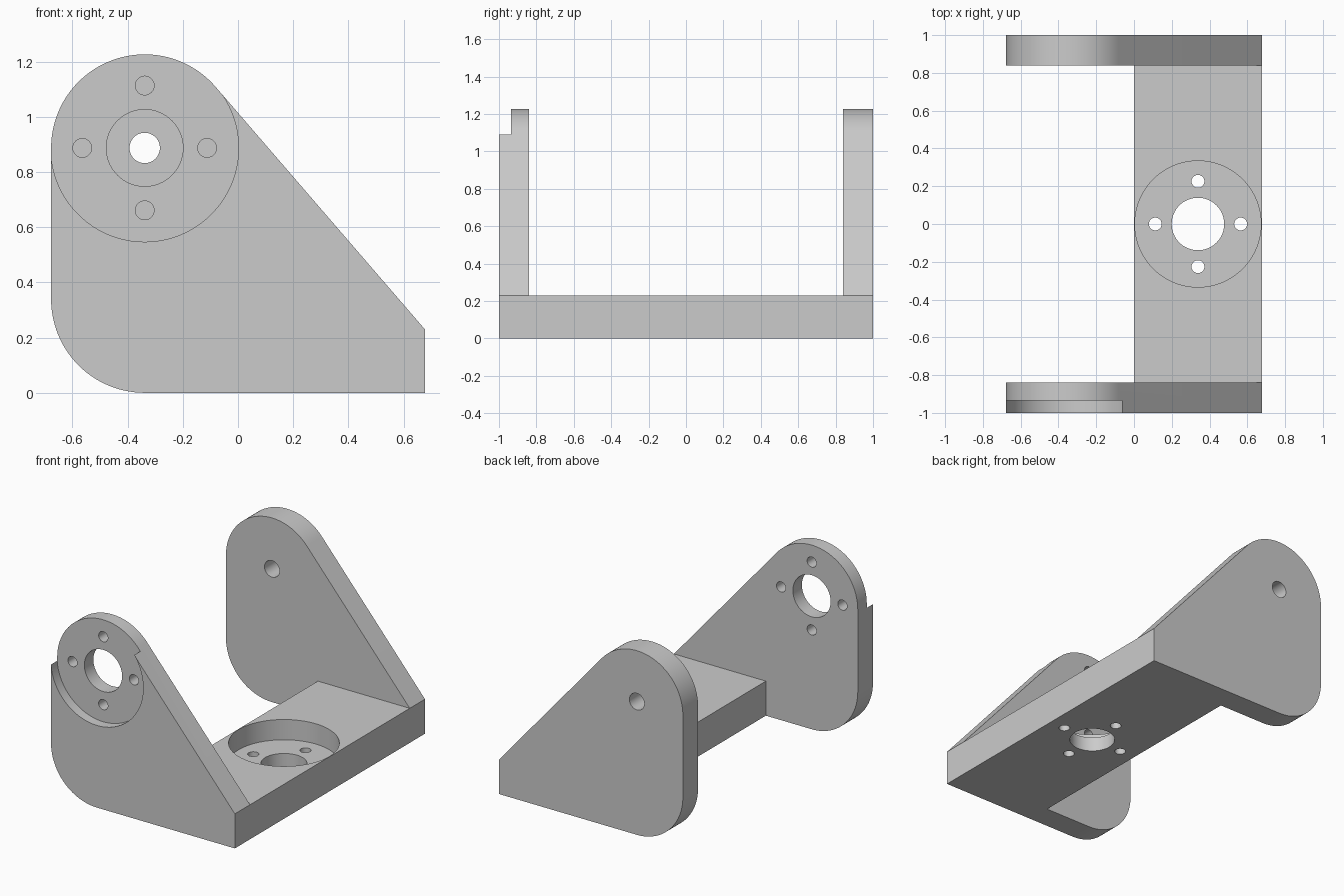
import bpy, bmesh
from math import sin, cos, pi, acos, atan2, hypot
from mathutils import Matrix, Vector

if "Cube" in bpy.data.objects:
    bpy.data.objects.remove(bpy.data.objects["Cube"])

grey = bpy.data.materials.new("plain_grey")
grey.use_nodes = True
grey.diffuse_color = (0.6, 0.6, 0.6, 1)
grey.node_tree.nodes["Principled BSDF"].inputs["Base Color"].default_value = (0.6, 0.6, 0.6, 1)

HALF_X, HALF_Y, INNER_Y = 0.677, 1.0, 0.84
BASE_H, R = 0.23, 0.339
AX, AZ = R - HALF_X, 0.887      # pivot axis of the side plates
BOLT_RING, BOLT_R, BORE_R = 0.226, 0.034, 0.139
FLOOR = 0.095                   # material left under each counterbore


def add_object(name, bm):
    bmesh.ops.recalc_face_normals(bm, faces=bm.faces)
    mesh = bpy.data.meshes.new(name)
    bm.to_mesh(mesh)
    bm.free()
    mesh.materials.append(grey)
    obj = bpy.data.objects.new(name, mesh)
    bpy.context.collection.objects.link(obj)
    return obj


def extrude_outline(name, outline, y0, y1):
    bm = bmesh.new()
    face = bm.faces.new([bm.verts.new((x, y0, z)) for x, z in outline])
    side = bmesh.ops.extrude_face_region(bm, geom=[face])
    moved = [v for v in side["geom"] if isinstance(v, bmesh.types.BMVert)]
    bmesh.ops.translate(bm, verts=moved, vec=(0, y1 - y0, 0))
    return add_object(name, bm)


def arc(cx, cz, a0, a1, steps):
    return [(cx + R * cos(a0 + (a1 - a0) * i / steps),
             cz + R * sin(a0 + (a1 - a0) * i / steps)) for i in range(steps + 1)]


def drill(target, start, end, radius, segments=64):
    """Cut a round hole between two points."""
    a, b = Vector(start), Vector(end)
    turn = (b - a).to_track_quat('Z', 'Y').to_matrix().to_4x4()
    bm = bmesh.new()
    bmesh.ops.create_cone(bm, cap_ends=True, segments=segments, radius1=radius,
                          radius2=radius, depth=(b - a).length,
                          matrix=Matrix.Translation((a + b) / 2) @ turn)
    cutter = add_object("hole_cutter", bm)
    cutter.hide_render = True
    mod = target.modifiers.new("hole", 'BOOLEAN')
    mod.operation, mod.solver, mod.object = 'DIFFERENCE', 'EXACT', cutter
    bpy.context.view_layer.objects.active = target
    bpy.ops.object.modifier_apply(modifier=mod.name)
    bpy.data.objects.remove(cutter)


# Side plate outline: round head, sloped edge, rounded lower corner
dx, dz = HALF_X - AX, BASE_H - AZ
tangent = atan2(dz, dx) + acos(R / hypot(dx, dz))
outline = (arc(AX, AZ, tangent, pi, 48) + arc(AX, R, pi, 1.5 * pi, 28)
           + [(HALF_X, 0), (HALF_X, BASE_H)])
front_plate = extrude_outline("front_plate", outline, -HALF_Y, -INNER_Y)
back_plate = extrude_outline("back_plate", outline, INNER_Y, HALF_Y)

# Base bar between the plates
bar = [(0, 0), (HALF_X, 0), (HALF_X, BASE_H), (0, BASE_H)]
base_bar = extrude_outline("base_bar", bar, -INNER_Y, INNER_Y)

# Counterbores
BX = HALF_X / 2
drill(front_plate, (AX, -1.2, AZ), (AX, -INNER_Y - FLOOR, AZ), R + 0.001, 128)
drill(base_bar, (BX, 0, 0.5), (BX, 0, FLOOR), 0.334, 128)

# Centre bores and pivot hole
drill(front_plate, (AX, -1.2, AZ), (AX, -0.7, AZ), BORE_R)
drill(base_bar, (BX, 0, -0.2), (BX, 0, 0.5), BORE_R)
drill(back_plate, (AX, 0.7, AZ), (AX, 1.2, AZ), 0.055)

# Bolt holes around the bores
for u, v in ((1, 0), (0, 1), (-1, 0), (0, -1)):
    u, v = u * BOLT_RING, v * BOLT_RING
    drill(front_plate, (AX + u, -1.2, AZ + v), (AX + u, -0.7, AZ + v), BOLT_R, 32)
    drill(base_bar, (BX + u, v, -0.2), (BX + u, v, 0.5), BOLT_R, 32)

# Smooth curved walls, keep edges crisp
bpy.ops.object.select_all(action='DESELECT')
for part in (front_plate, back_plate, base_bar):
    part.select_set(True)
bpy.context.view_layer.objects.active = base_bar
bpy.ops.object.shade_smooth_by_angle(angle=pi / 6)
